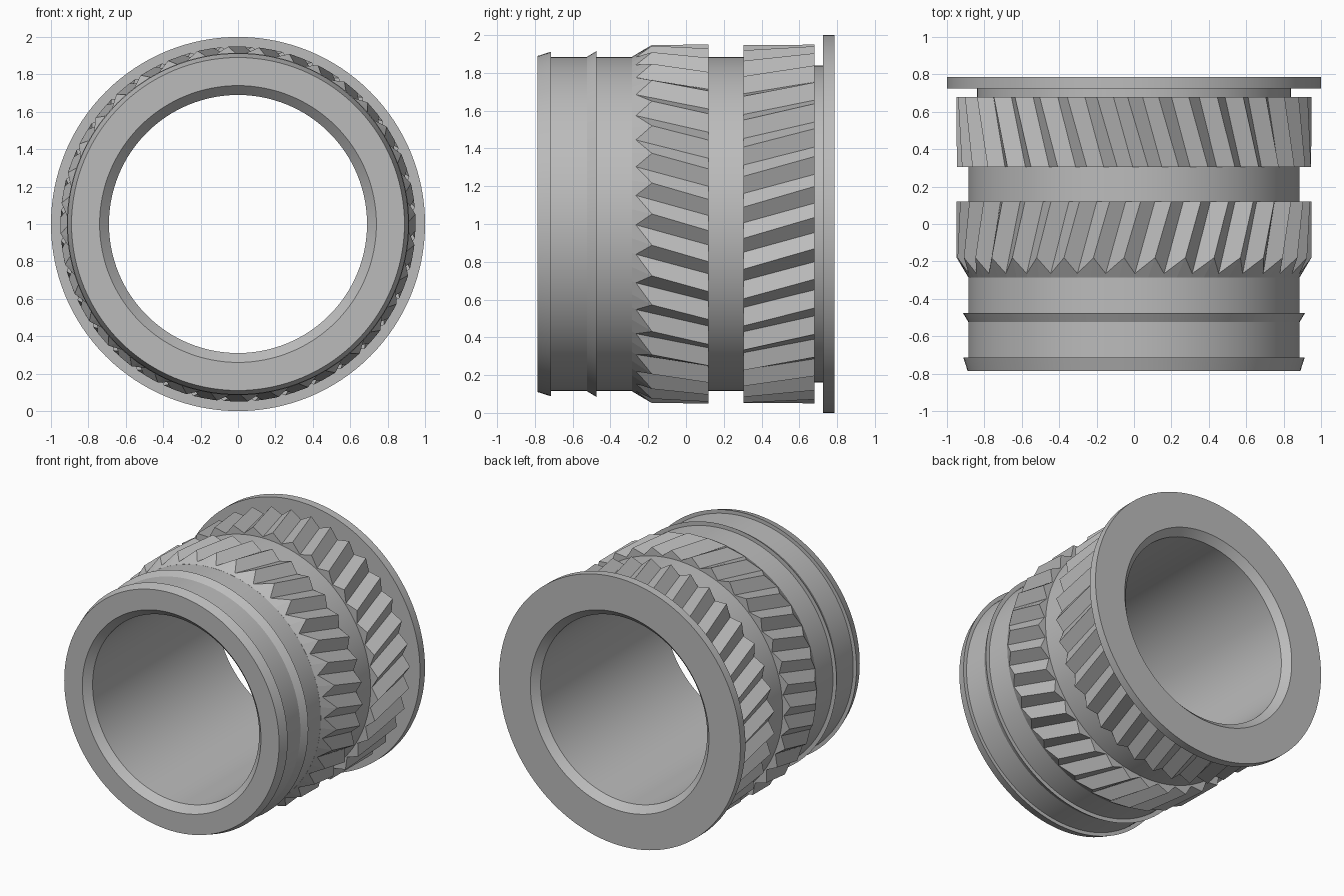
import bpy, bmesh, math

if "Cube" in bpy.data.objects:
    bpy.data.objects.remove(bpy.data.objects["Cube"])

CENTRE_Z = 1.0
TEETH = 36

metal = bpy.data.materials.new("grey metal")
metal.diffuse_color = (0.5, 0.5, 0.5, 1)
metal.use_nodes = True
metal.node_tree.nodes["Principled BSDF"].inputs["Base Color"].default_value = metal.diffuse_color


def ring_point(y, r, a):
    return (r * math.cos(a), y, CENTRE_Z + r * math.sin(a))


def skin(name, rings, closed, smooth):
    """Join equal-length rings of points with quads."""
    bm = bmesh.new()
    loops = [[bm.verts.new(p) for p in ring] for ring in rings]
    pairs = list(zip(loops, loops[1:]))
    if closed:
        pairs.append((loops[-1], loops[0]))
    for a, b in pairs:
        n = len(a)
        for i in range(n):
            j = (i + 1) % n
            bm.faces.new((a[i], a[j], b[j], b[i]))
    bmesh.ops.recalc_face_normals(bm, faces=bm.faces)
    mesh = bpy.data.meshes.new(name)
    bm.to_mesh(mesh)
    bm.free()
    mesh.materials.append(metal)
    obj = bpy.data.objects.new(name, mesh)
    bpy.context.collection.objects.link(obj)
    if smooth:
        bpy.ops.object.select_all(action='DESELECT')
        obj.select_set(True)
        bpy.context.view_layer.objects.active = obj
        bpy.ops.object.shade_smooth_by_angle(angle=math.radians(12))
    return obj


def lathe(name, profile, n=128):
    """Revolve a closed (y, radius) profile about the y axis."""
    rings = [[ring_point(y, r, 2 * math.pi * i / n) for i in range(n)]
             for y, r in profile]
    return skin(name, rings, True, True)


def knurl(name, sections, twist):
    """Band of V teeth; each section is (peak y, peak r, valley y, valley r)."""
    rings = []
    for py, pr, vy, vr in sections:
        ring = []
        for i in range(2 * TEETH):
            y, r = (py, pr) if i % 2 == 0 else (vy, vr)
            ring.append(ring_point(y, r, math.pi * i / TEETH + twist * y))
        rings.append(ring)
    return skin(name, rings, True, False)


# Sleeve: chamfered bore, two barbed lips, neck and rear flange
lathe("sleeve", [
    (-0.785, 0.74), (-0.785, 0.89), (-0.715, 0.912), (-0.715, 0.885),
    (-0.525, 0.885), (-0.475, 0.915), (-0.475, 0.885),
    (0.60, 0.885), (0.60, 0.84), (0.725, 0.84),
    (0.725, 1.0), (0.785, 1.0), (0.785, 0.74),
    (0.735, 0.69), (-0.735, 0.69),
])

# Front knurl: teeth cut off by a cone at the leading edge
knurl("front_knurl", [
    (-0.285, 0.83, -0.285, 0.83),
    (-0.285, 0.886, -0.285, 0.886),
    (-0.18, 0.95, -0.265, 0.898),
    (0.12, 0.95, 0.12, 0.895),
    (0.12, 0.83, 0.12, 0.83),
], -0.31)

# Rear knurl: opposite twist, square ends
knurl("rear_knurl", [
    (0.305, 0.83, 0.305, 0.83),
    (0.305, 0.95, 0.305, 0.895),
    (0.68, 0.95, 0.68, 0.895),
    (0.68, 0.83, 0.68, 0.83),
], 0.31)
